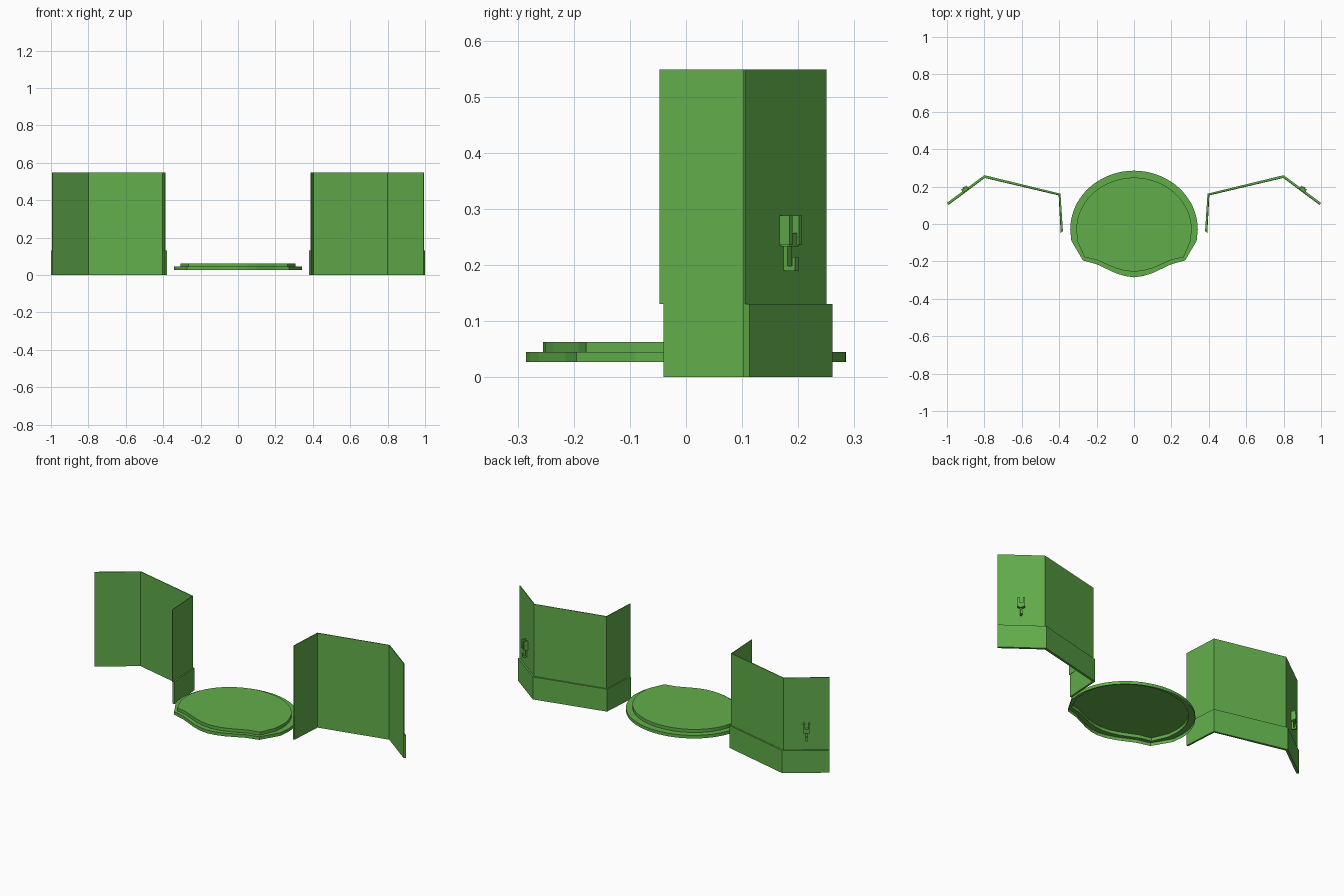
import bpy, bmesh, math
from mathutils import Matrix, Vector

if "Cube" in bpy.data.objects:
    bpy.data.objects.remove(bpy.data.objects["Cube"])

green = bpy.data.materials.new("stage_green")
green.diffuse_color = (0.12, 0.42, 0.07, 1)
green.use_nodes = True
green.node_tree.nodes["Principled BSDF"].inputs["Base Color"].default_value = green.diffuse_color


def finish(name, bm):
    bmesh.ops.recalc_face_normals(bm, faces=bm.faces)
    mesh = bpy.data.meshes.new(name)
    bm.to_mesh(mesh)
    bm.free()
    mesh.materials.append(green)
    obj = bpy.data.objects.new(name, mesh)
    bpy.context.collection.objects.link(obj)
    return obj


def folded_wall(name, front, back, z0, z1, side):
    """Folded screen: closed outline extruded upward, mirrored by side."""
    bm = bmesh.new()
    rings = [[[bm.verts.new((side * x, y, z)) for x, y in path]
              for path in (front, back)] for z in (z0, z1)]
    (f0, b0), (f1, b1) = rings
    for i in range(len(front) - 1):
        bm.faces.new((f0[i], f0[i + 1], f1[i + 1], f1[i]))
        bm.faces.new((b0[i], b0[i + 1], b1[i + 1], b1[i]))
        bm.faces.new((f0[i], f0[i + 1], b0[i + 1], b0[i]))
        bm.faces.new((f1[i], f1[i + 1], b1[i + 1], b1[i]))
    for i in (0, -1):
        bm.faces.new((f0[i], b0[i], b1[i], f1[i]))
    return finish(name, bm)


def outline(rx, ry, front):
    """Rounded back, mirrored faceted front edge."""
    n = 40
    arc = [(rx * math.cos(math.pi * i / n), -0.03 + ry * math.sin(math.pi * i / n))
           for i in range(n + 1)]
    return arc + [(-x, y) for x, y in front] + [(x, y) for x, y in front[-2::-1]]


def add_box(bm, centre, size, frame):
    bmesh.ops.create_cube(bm, size=1, matrix=frame @ Matrix.Translation(centre)
                          @ Matrix.Diagonal((*size, 1)))


# Central two-step platform, an open-bottomed shell
lower = outline(0.341, 0.315, [(0.335, -0.09), (0.273, -0.195), (0.2, -0.215),
                               (0.1, -0.262), (0.05, -0.278), (0, -0.285)])
upper = outline(0.308, 0.278, [(0.303, -0.09), (0.265, -0.178), (0.2, -0.192),
                               (0.1, -0.236), (0.05, -0.25), (0, -0.255)])
bm = bmesh.new()
levels = [[bm.verts.new((x, y, z)) for x, y in pts]
          for pts, z in ((lower, 0.027), (lower, 0.045), (upper, 0.045), (upper, 0.063))]
for a, b in zip(levels, levels[1:]):
    for i in range(len(a)):
        j = (i + 1) % len(a)
        bm.faces.new((a[i], a[j], b[j], b[i]))
bm.faces.new(levels[-1])
finish("platform", bm)

# Side screens: thin panel above a thicker skirt, with a hook behind
front = [(0.392, -0.047), (0.403, 0.153), (0.798, 0.246), (0.991, 0.102)]
panel_back = [(0.388, -0.046), (0.399, 0.157), (0.799, 0.250), (0.994, 0.105)]
skirt_front = [(0.391, -0.040), (0.403, 0.153), (0.798, 0.246), (0.991, 0.102)]
skirt_back = [(0.380, -0.039), (0.393, 0.162), (0.800, 0.261), (1.000, 0.113)]

for side, label in ((-1, "left"), (1, "right")):
    folded_wall(label + "_panel", front, panel_back, 0.13, 0.548, side)
    folded_wall(label + "_skirt", skirt_front, skirt_back, 0, 0.13, side)

    # Hook: local x along the wing, y away from its back, z up
    tangent, normal = Vector((0.8 * side, -0.6, 0)), Vector((0.6 * side, 0.8, 0))
    frame = Matrix((tangent, normal, (0, 0, 1))).transposed().to_4x4()
    frame.translation = (0.897 * side, 0.177, 0)
    bm = bmesh.new()
    for x in (-0.014, 0.014):
        add_box(bm, (x, 0.012, 0.262), (0.009, 0.022, 0.052), frame)
    add_box(bm, (0, 0.010, 0.245), (0.028, 0.018, 0.024), frame)
    add_box(bm, (0, 0.005, 0.213), (0.011, 0.009, 0.046), frame)
    add_box(bm, (0, 0.014, 0.194), (0.011, 0.022, 0.009), frame)
    add_box(bm, (0, 0.022, 0.203), (0.011, 0.007, 0.022), frame)
    finish(label + "_hook", bm)
